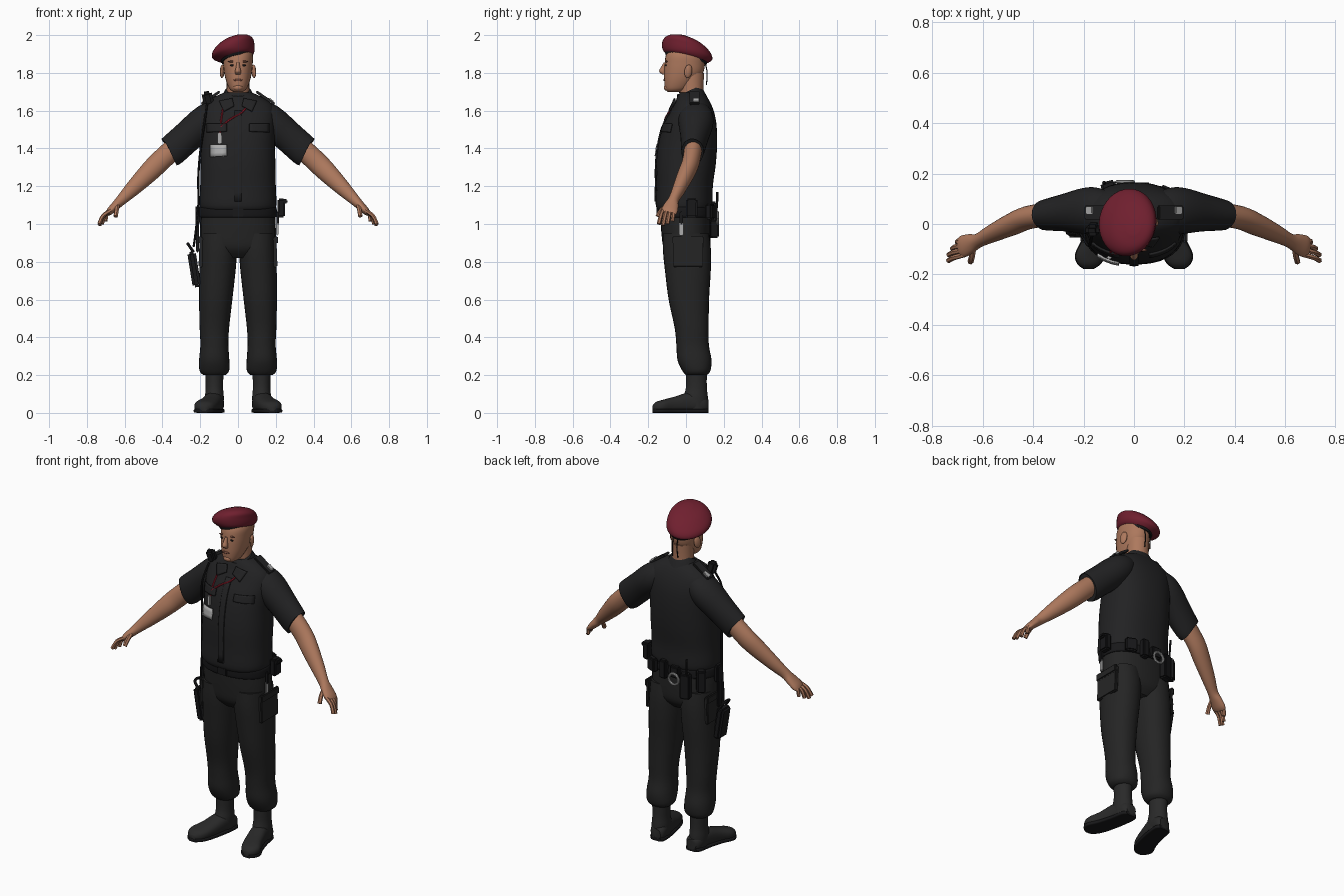
import bpy, bmesh, math
from mathutils import Vector, Euler
from mathutils.bvhtree import BVHTree


def material(name, r, g, b):
    m = bpy.data.materials.new(name)
    m.diffuse_color = (r, g, b, 1)
    return m


SHIRT = material("shirt_black", .016, .016, .017)
TROUSER = material("trouser_black", .018, .018, .018)
GEAR = material("gear_black", .009, .009, .01)
BOOT = material("boot_black", .022, .022, .022)
SKIN = material("skin", .42, .19, .11)
LIP = material("lip_and_brow", .22, .085, .055)
MAROON = material("beret_maroon", .16, .014, .028)
RED = material("lanyard_red", .3, .012, .025)
GREY = material("light_grey", .42, .42, .42)


def finish(name, bm, mat):
    bmesh.ops.recalc_face_normals(bm, faces=bm.faces)
    me = bpy.data.meshes.new(name)
    bm.to_mesh(me)
    bm.free()
    ob = bpy.data.objects.new(name, me)
    bpy.context.collection.objects.link(ob)
    me.materials.append(mat)
    bpy.ops.object.select_all(action='DESELECT')
    ob.select_set(True)
    bpy.context.view_layer.objects.active = ob
    bpy.ops.object.shade_smooth_by_angle(angle=math.radians(40))
    return ob


def catmull(keys, sub):
    out = []
    for i in range(len(keys) - 1):
        p = [keys[min(max(i + k, 0), len(keys) - 1)] for k in (-1, 0, 1, 2)]
        for j in range(sub):
            t = j / sub
            out.append([.5 * (2 * b + (c - a) * t + (2 * a - 5 * b + 4 * c - d) * t * t
                              + (3 * b - a - 3 * c + d) * t ** 3) for a, b, c, d in zip(*p)])
    return out + [list(keys[-1])]


def loft(name, keys, mat, axis=None, ref=(0, 1, 0), p=2.0, n=28, sub=4):
    """Skin through oval rings (x, y, z, width, depth); depth lies along ref."""
    rings, bm, prev = catmull(keys, sub), bmesh.new(), None
    for i, (x, y, z, a, b) in enumerate(rings):
        lo, hi = rings[max(i - 1, 0)], rings[min(i + 1, len(rings) - 1)]
        t = Vector(axis) if axis else Vector(hi[:3]) - Vector(lo[:3])
        t.normalize()
        v = Vector(ref)
        v = (v - t * v.dot(t)).normalized()
        u = v.cross(t)
        row = []
        for k in range(n):
            c, s = math.cos(2 * math.pi * k / n), math.sin(2 * math.pi * k / n)
            row.append(bm.verts.new(Vector((x, y, z))
                                    + u * a * math.copysign(abs(c) ** (2 / p), c)
                                    + v * b * math.copysign(abs(s) ** (2 / p), s)))
        if prev:
            for k in range(n):
                bm.faces.new((prev[k], prev[(k + 1) % n], row[(k + 1) % n], row[k]))
        else:
            bm.faces.new(row)
        prev = row
    bm.faces.new(prev)
    return finish(name, bm, mat)


def box(name, loc, size, mat, rot=(0, 0, 0), bevel=.006):
    bm = bmesh.new()
    bmesh.ops.create_cube(bm, size=1)
    bmesh.ops.scale(bm, vec=size, verts=bm.verts)
    bmesh.ops.bevel(bm, geom=bm.edges[:], offset=min(bevel, min(size) * .3), segments=2, affect='EDGES')
    bmesh.ops.rotate(bm, matrix=Euler(rot).to_matrix(), verts=bm.verts)
    bmesh.ops.translate(bm, vec=loc, verts=bm.verts)
    return finish(name, bm, mat)


def ball(name, loc, size, mat, rot=(0, 0, 0)):
    bm = bmesh.new()
    bmesh.ops.create_uvsphere(bm, u_segments=16, v_segments=10, radius=1)
    bmesh.ops.scale(bm, vec=size, verts=bm.verts)
    bmesh.ops.rotate(bm, matrix=Euler(rot).to_matrix(), verts=bm.verts)
    bmesh.ops.translate(bm, vec=loc, verts=bm.verts)
    return finish(name, bm, mat)


def cord(name, pts, r, mat, sub=4):
    loft(name, [(*q, r, r) for q in pts], mat, n=6, sub=sub, ref=(.3, 1, .1))


def surface(ob):
    tree = BVHTree.FromPolygons([v.co for v in ob.data.vertices], [f.vertices for f in ob.data.polygons])

    def front(x, z, off=0):
        hit = tree.ray_cast(Vector((x, -1, z)), Vector((0, 1, 0)))[0]
        return Vector((x, (hit.y if hit else 0) - off, z))
    return front


def panel(name, front, corners, mat, off=.005, n=6):
    """Thin cloth plate hugging the front; corners are four (x, z) points."""
    bm, a = bmesh.new(), [Vector(c) for c in corners]
    g = [[bm.verts.new(front(*(a[0].lerp(a[1], i / n).lerp(a[3].lerp(a[2], i / n), j / n)), off))
          for i in range(n + 1)] for j in range(n + 1)]
    for j in range(n):
        for i in range(n):
            bm.faces.new((g[j][i], g[j][i + 1], g[j + 1][i + 1], g[j + 1][i]))
    ob = finish(name, bm, mat)
    mod = ob.modifiers.new("thickness", 'SOLIDIFY')
    mod.thickness, mod.offset = .008, 0


# Shirt, collar and front details
torso = loft("shirt", [(0, -.01, 1.07, .185, .135), (0, -.01, 1.1, .203, .15), (0, -.008, 1.2, .2, .15),
                       (0, 0, 1.32, .198, .158), (0, .01, 1.43, .195, .155), (0, .02, 1.52, .198, .142),
                       (0, .03, 1.58, .198, .122), (0, .035, 1.63, .182, .1), (0, .033, 1.67, .13, .08),
                       (0, .028, 1.695, .075, .06)], SHIRT, axis=(0, 0, 1), p=2.35, n=40)
chest = surface(torso)
loft("collar", [(0, .035, 1.63, .105, .088), (0, .025, 1.675, .085, .076), (0, .015, 1.705, .07, .068)],
     SHIRT, axis=(0, -.42, .9))
panel("button_strip", chest, [(-.018, 1.12), (.018, 1.12), (.018, 1.6), (-.018, 1.6)], SHIRT, .003, 10)
for s in (-1, 1):
    panel("chest_pocket_flap", chest, [(s * .06, 1.49), (s * .165, 1.485), (s * .165, 1.53), (s * .06, 1.53)], SHIRT)
    panel("collar_point", chest, [(s * .02, 1.625), (s * .075, 1.595), (s * .1, 1.65), (s * .03, 1.665)], SHIRT, .012)
    box("epaulette", (s * .145, .045, 1.668), (.12, .055, .014), SHIRT, (0, s * .6, 0))
    box("shoulder_insignia", (s * .175, .055, 1.655), (.035, .03, .012), GREY, (0, s * .65, 0))

# Arms and hands
for s in (-1, 1):
    loft("sleeve", [(s * .09, .05, 1.6, .06, .07), (s * .14, .052, 1.57, .08, .09), (s * .19, .052, 1.53, .086, .092),
                    (s * .27, .045, 1.46, .083, .075), (s * .345, .036, 1.393, .083, .062),
                    (s * .358, .035, 1.383, .08, .058)], SHIRT)
    loft("arm", [(s * .33, .04, 1.41, .055, .048), (s * .42, .025, 1.325, .056, .046),
                 (s * .48, 0, 1.265, .052, .044), (s * .56, -.037, 1.185, .04, .035),
                 (s * .615, -.065, 1.13, .029, .028), (s * .645, -.077, 1.1, .024, .038),
                 (s * .675, -.088, 1.07, .02, .044), (s * .69, -.093, 1.055, .014, .038)], SKIN)
    for k, (tx, ty, tz) in enumerate([(.735, -.145, 1.0), (.734, -.122, .992), (.72, -.098, 1.0), (.7, -.072, 1.015)]):
        y = -.122 + .02 * k
        cord("finger", [(s * .672, y, 1.073), (s * (.672 + tx + .02) / 2, (y + ty) / 2, (1.073 + tz) / 2 + .008),
                        (s * tx, ty, tz)], .0105, SKIN)
    cord("thumb", [(s * .635, -.085, 1.11), (s * .642, -.128, 1.075), (s * .648, -.15, 1.04)], .012, SKIN)

# Trousers
loft("trouser_seat", [(0, .005, .82, .1, .08), (0, .003, .87, .19, .12), (0, 0, .95, .2, .13),
                      (0, -.005, 1.05, .196, .132), (0, -.01, 1.12, .19, .13)], TROUSER, axis=(0, 0, 1), p=2.3)
loft("belt", [(0, -.005, 1.035, .2, .138), (0, -.005, 1.045, .205, .143), (0, -.007, 1.08, .205, .143),
              (0, -.007, 1.09, .2, .138)], GEAR, axis=(0, 0, 1), p=2.3, n=40)
for s in (-1, 1):
    loft("trouser_leg", [(s * .125, .055, .2, .058, .055), (s * .125, .055, .222, .078, .074),
                         (s * .126, .045, .28, .08, .09), (s * .125, .035, .36, .074, .086),
                         (s * .125, .03, .45, .078, .09), (s * .118, .015, .6, .088, .107),
                         (s * .109, .01, .75, .096, .121), (s * .103, .005, .86, .098, .127),
                         (s * .1, 0, .95, .098, .122)], TROUSER, axis=(0, 0, 1), p=2.2)
    box("cargo_pocket", (s * .195, .01, .85), (.022, .16, .16), TROUSER, (0, -s * .04, 0))
    box("cargo_pocket_flap", (s * .201, .01, .915), (.02, .165, .045), TROUSER)

# Boots, toes turned out
FOOT = [(.118, .118, .04, .03, .03), (.12, .095, .045, .046, .043), (.13, .02, .055, .05, .053),
        (.15, -.06, .044, .054, .042), (.172, -.12, .036, .059, .034), (.178, -.158, .03, .044, .028),
        (.18, -.178, .024, .018, .014)]
for s in (-1, 1):
    loft("boot_shaft", [(s * .125, .055, .01, .046, .06), (s * .125, .052, .08, .05, .064),
                        (s * .125, .055, .14, .046, .055), (s * .125, .055, .25, .05, .056)],
         BOOT, axis=(0, 0, 1))
    loft("boot_foot", [(s * x, y, z, a, b) for x, y, z, a, b in FOOT], BOOT, (0, -1, 0), (0, 0, 1), 2.5)
    loft("boot_sole", [(s * x, y, .011, a + .003, .011) for x, y, z, a, b in FOOT], GEAR, (0, -1, 0), (0, 0, 1), 5)

# Head
loft("neck", [(0, .04, 1.62, .065, .062), (0, .03, 1.7, .06, .062), (0, .03, 1.8, .06, .066)], SKIN, axis=(0, 0, 1))
head = loft("head", [(0, -.062, 1.7, .026, .035), (0, -.05, 1.715, .045, .06), (0, -.032, 1.755, .062, .083),
                     (0, -.013, 1.8, .073, .103), (0, -.006, 1.85, .078, .107), (0, 0, 1.9, .077, .104),
                     (0, 0, 1.95, .05, .07)], SKIN, axis=(0, 0, 1), p=2.15)
face = surface(head)
loft("nose", [(0, -.108, 1.855, .007, .01), (0, -.118, 1.83, .011, .015), (0, -.124, 1.808, .016, .019),
              (0, -.114, 1.792, .013, .012)], SKIN, axis=(0, 0, 1), n=14)
ball("lips", face(0, 1.762), (.024, .005, .006), LIP)
ball("chin", face(0, 1.722) + Vector((0, .012, 0)), (.026, .018, .017), SKIN)
for s in (-1, 1):
    ball("ear", (s * .084, .012, 1.808), (.011, .022, .036), SKIN, (-.15, 0, s * .35))
    ball("eye", face(s * .031, 1.84), (.012, .004, .005), GEAR)
    ball("eyebrow", face(s * .033, 1.86), (.02, .005, .005), LIP)

# Beret, leaning back and to one side
TILT = (-.2, .24, .95)
loft("beret", [(-.008, .0, 1.878, .083, .112), (-.014, .002, 1.888, .1, .125), (-.024, .006, 1.904, .115, .137),
               (-.024, .004, 1.93, .113, .134), (-.015, -.003, 1.958, .098, .114), (-.008, -.008, 1.98, .07, .08),
               (-.002, -.012, 1.995, .025, .03)], MAROON, axis=TILT, n=36)
loft("beret_band", [(-.006, 0, 1.868, .081, .111), (-.008, 0, 1.884, .087, .116)], GEAR, axis=TILT, n=36)
for x in (-.018, .012):
    cord("beret_ribbon", [(x, .1, 1.86), (x, .112, 1.8), (x * 1.2, .108, 1.735)], .003, GEAR)

# Lanyard and identity card
cord("lanyard_long", [chest(x, z, .004) for x, z in ((-.075, 1.64), (-.085, 1.58), (-.092, 1.53), (-.095, 1.48))], .005, RED)
cord("lanyard_short", [chest(x, z, .006) for x, z in ((.06, 1.64), (.02, 1.59), (-.04, 1.555), (-.09, 1.515))], .005, RED)
box("card_clip", chest(-.098, 1.455, .006), (.02, .012, .06), GREY)
panel("identity_card", chest, [(-.145, 1.355), (-.06, 1.36), (-.06, 1.42), (-.145, 1.42)], GREY, .012, 3)

# Shoulder microphone and its cable
box("radio_microphone", (-.16, -.02, 1.665), (.055, .045, .075), GEAR, (.2, -.2, 0), .015)
cord("radio_cable", [(-.165, -.04, 1.63), (-.178, -.085, 1.53), (-.198, -.06, 1.4), (-.21, -.04, 1.25),
                     (-.21, -.04, 1.1), (-.225, -.03, .95), (-.235, -.02, .88)], .006, GEAR)

# Thigh holster
box("thigh_holster", (-.232, -.01, .76), (.045, .085, .19), GEAR, (0, -.16, 0), .012)
cord("holster_handle", [(-.235, -.04, .85), (-.262, -.035, .89), (-.262, .01, .89), (-.235, .015, .85)], .008, GEAR)
box("holster_strap", (-.215, -.01, .95), (.016, .035, .2), GEAR)

# Belt equipment
for name, loc, size, yaw in [
        ("side_pouch", (.228, .03, 1.085), (.04, .06, .1), 0), ("side_pouch_flap", (.248, .03, 1.12), (.03, .05, .025), 0),
        ("rear_pouch", (.13, .13, 1.065), (.065, .035, .08), -.4), ("rear_pouch", (.045, .145, 1.065), (.045, .04, .11), 0),
        ("cuff_case", (-.03, .143, 1.065), (.06, .035, .07), 0), ("radio_body", (-.1, .148, 1.0), (.06, .045, .15), .25),
        ("hip_pouch", (-.17, .1, 1.03), (.05, .05, .13), .7), ("hip_pouch", (-.21, -.01, 1.05), (.03, .06, .1), 0),
        ("belt_buckle", (0, -.15, 1.063), (.06, .012, .045), 0)]:
    box(name, loc, size, GEAR, (0, 0, yaw), .008)
cord("radio_aerial", [(-.115, .16, 1.06), (-.118, .165, 1.12), (-.12, .165, 1.17)], .006, GEAR)
RING = [(-.035 + .032 * math.cos(a * math.pi / 6), .167, 1.03 + .032 * math.sin(a * math.pi / 6)) for a in range(13)]
loft("handcuff_ring", [(*q, .007, .007) for q in RING], GREY, n=8, sub=2)
box("key_bunch", (.208, -.025, .975), (.012, .025, .07), GREY)
box("key_strap", (.21, -.025, 1.03), (.012, .018, .07), GEAR)
